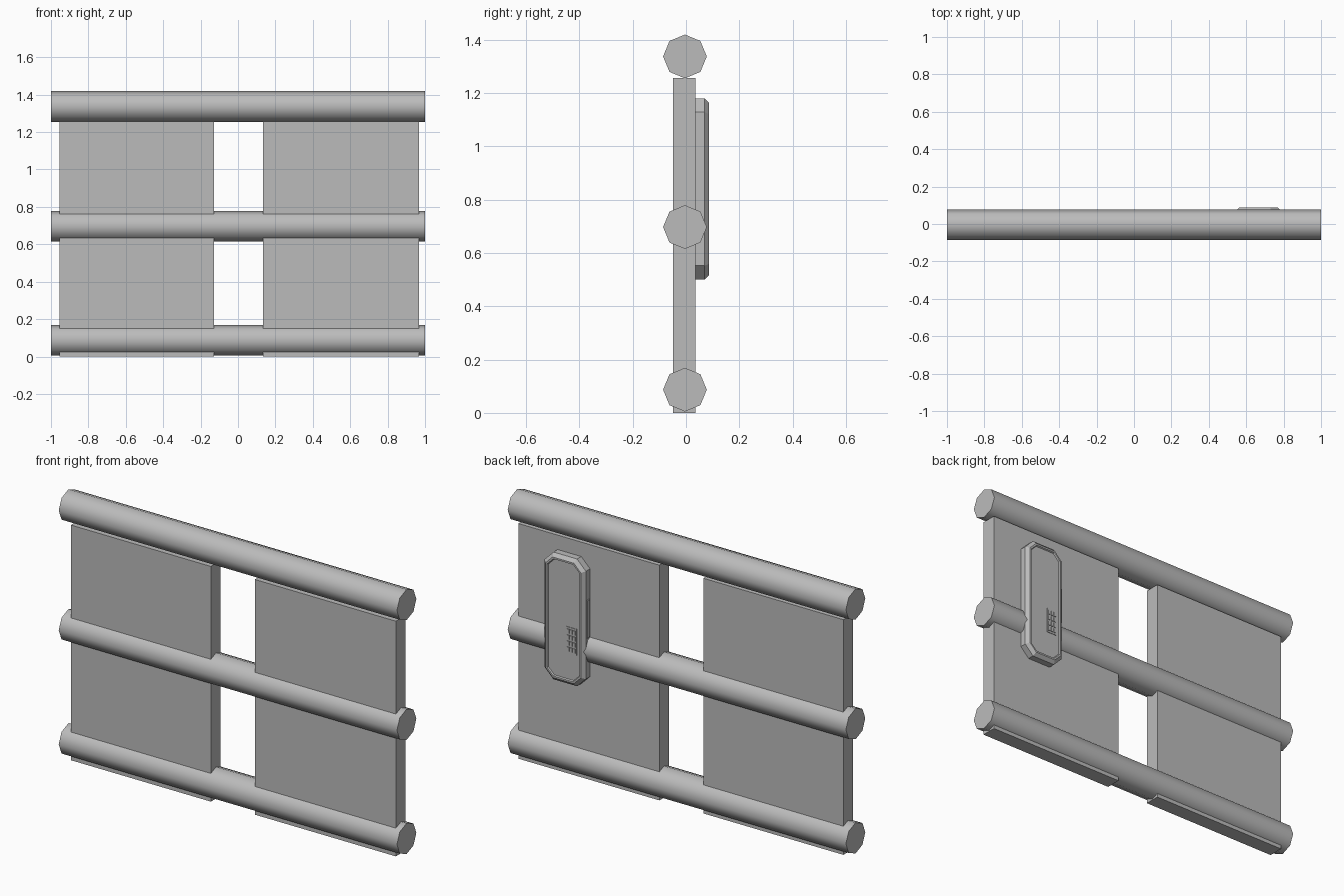
import bpy, bmesh, math
from mathutils import Matrix, Vector

cube = bpy.data.objects.get("Cube")
if cube:
    bpy.data.objects.remove(cube, do_unlink=True)

GREY = (0.5, 0.5, 0.5, 1.0)
grey = bpy.data.materials.new("plain_grey")
grey.use_nodes = True
grey.diffuse_color = GREY
grey.node_tree.nodes["Principled BSDF"].inputs["Base Color"].default_value = GREY


def finish(name, bm, smooth_angle=None):
    bmesh.ops.recalc_face_normals(bm, faces=bm.faces)
    mesh = bpy.data.meshes.new(name)
    bm.to_mesh(mesh)
    bm.free()
    mesh.materials.append(grey)
    obj = bpy.data.objects.new(name, mesh)
    bpy.context.collection.objects.link(obj)
    if smooth_angle:
        bpy.ops.object.select_all(action='DESELECT')
        obj.select_set(True)
        bpy.context.view_layer.objects.active = obj
        bpy.ops.object.shade_smooth_by_angle(angle=math.radians(smooth_angle))
    return obj


def add_box(bm, x, y, z):
    """Add a box spanning the given (low, high) ranges."""
    spans = (x, y, z)
    centre = Vector([(a + b) / 2 for a, b in spans])
    size = Vector([b - a for a, b in spans])
    bmesh.ops.create_cube(
        bm, size=1, matrix=Matrix.Translation(centre) @ Matrix.Diagonal(size).to_4x4())


def box(name, x, y, z):
    bm = bmesh.new()
    add_box(bm, x, y, z)
    return finish(name, bm)


# Three eight-sided rails running the full width
for name, z in (("bottom_rail", 0.087), ("middle_rail", 0.697), ("top_rail", 1.337)):
    bm = bmesh.new()
    bmesh.ops.create_cone(
        bm, cap_ends=True, segments=8, radius1=0.082, radius2=0.082, depth=2,
        matrix=Matrix.Translation((0, -0.004, z)) @ Matrix.Rotation(math.pi / 2, 4, 'Y'))
    finish(name, bm, 50)

# Two flat panels with a gap between them
box("left_panel", (0.133, 0.967), (-0.048, 0.035), (0, 1.257))
box("right_panel", (-0.955, -0.127), (-0.048, 0.035), (0, 1.257))

# Lock housing: chamfered outline stepped through a bevel, a rim and a recess
CX, CZ, HALF_W, HALF_H, CHAMFER = 0.665, 0.84, 0.122, 0.34, 0.052


def outline(bm, inset, y):
    w, h = HALF_W - inset, HALF_H - inset
    c = CHAMFER - inset * 0.586
    quarter = [(w, h - c), (w - c, h)]
    pts = quarter + [(-a, b) for a, b in reversed(quarter)]
    pts += [(-a, -b) for a, b in pts]
    return [bm.verts.new((CX + a, y, CZ + b)) for a, b in pts]


bm = bmesh.new()
steps = [(0, 0.03), (0, 0.07), (0.018, 0.087), (0.027, 0.087), (0.031, 0.08)]
loops = [outline(bm, inset, y) for inset, y in steps]
for low, high in zip(loops, loops[1:]):
    for i in range(8):
        j = (i + 1) % 8
        bm.faces.new((low[i], low[j], high[j], high[i]))
bm.faces.new(loops[0])
bm.faces.new(loops[-1])
finish("lock_housing", bm)

# Slim grip strip on the inner side of the housing
box("lock_side_strip", (0.537, 0.546), (0.045, 0.066), (0.77, 0.97))

# Keypad plate with a grid of small keys
box("keypad_plate", (0.59, 0.65), (0.076, 0.083), (0.67, 0.81))
bm = bmesh.new()
for col in range(3):
    for row in range(4):
        x = 0.62 + (col - 1) * 0.018
        z = 0.74 + (row - 1.5) * 0.032
        add_box(bm, (x - 0.006, x + 0.006), (0.08, 0.087), (z - 0.012, z + 0.012))
finish("keypad_keys", bm)
